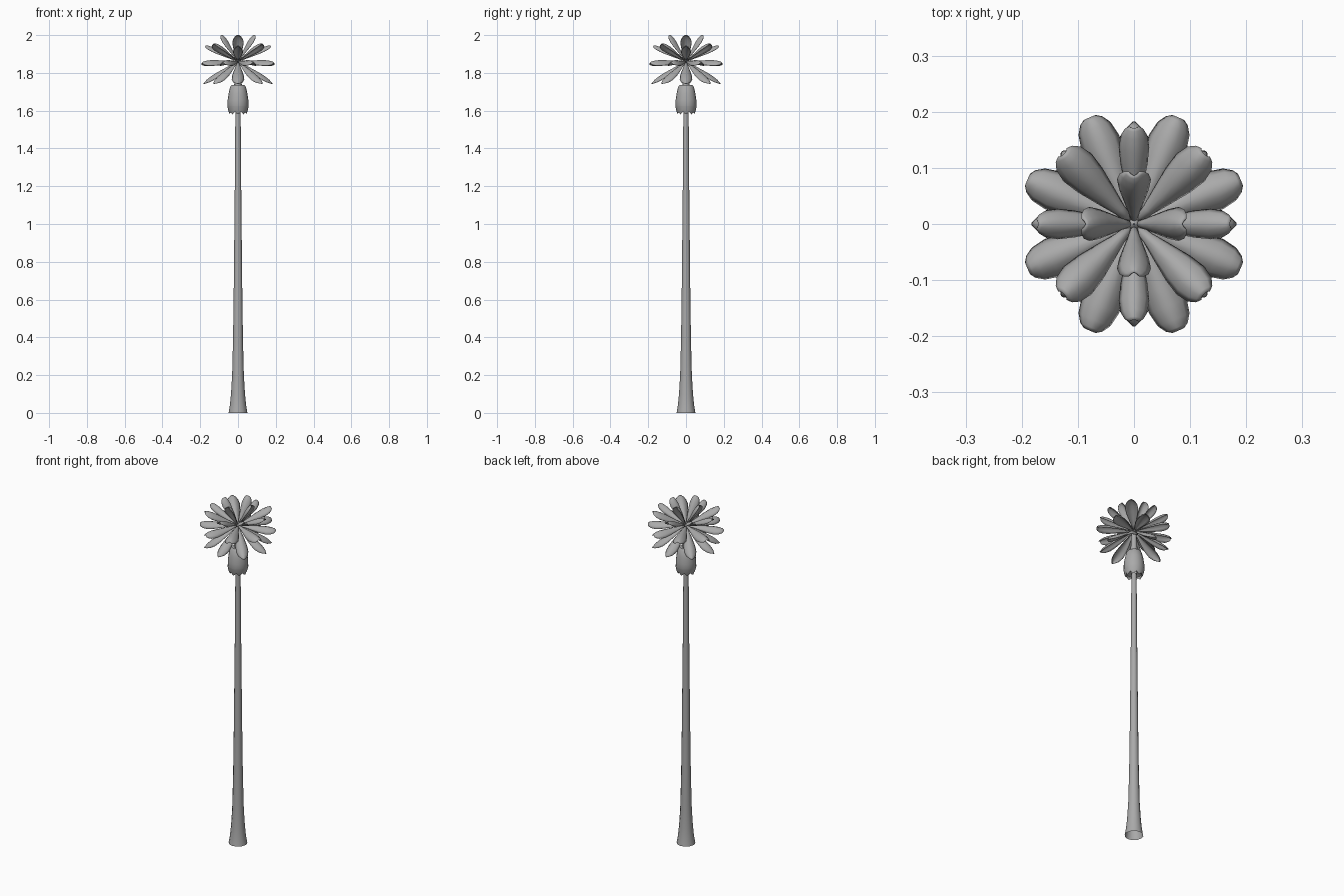
import bpy, bmesh
from math import radians, cos, sin, pi
from mathutils import Matrix

cube = bpy.data.objects.get("Cube")
if cube:
    bpy.data.objects.remove(cube, do_unlink=True)

grey = bpy.data.materials.new("plain grey")
grey.use_nodes = True
grey.diffuse_color = (0.4, 0.4, 0.4, 1)
grey.node_tree.nodes["Principled BSDF"].inputs["Base Color"].default_value = (0.4, 0.4, 0.4, 1)

CROWN_Z = 1.86


def finish(bm, name, angle=50):
    bmesh.ops.recalc_face_normals(bm, faces=bm.faces)
    mesh = bpy.data.meshes.new(name)
    bm.to_mesh(mesh)
    bm.free()
    obj = bpy.data.objects.new(name, mesh)
    bpy.context.collection.objects.link(obj)
    mesh.materials.append(grey)
    bpy.ops.object.select_all(action='DESELECT')
    obj.select_set(True)
    bpy.context.view_layer.objects.active = obj
    bpy.ops.object.shade_smooth_by_angle(angle=radians(angle))
    return obj


def lathe(name, profile, sides, jag=None):
    """Turn (radius, height) points; rings listed in jag get a zigzag edge."""
    bm = bmesh.new()
    rings = []
    for i, (r, z) in enumerate(profile):
        zig = (jag or {}).get(i, 0)
        rings.append([bm.verts.new((r * cos(2 * pi * k / sides), r * sin(2 * pi * k / sides),
                                    z + zig * (k % 2))) for k in range(sides)])
    for a, b in zip(rings, rings[1:]):
        for k in range(sides):
            n = (k + 1) % sides
            bm.faces.new((a[k], a[n], b[n], b[k]))
    return finish(bm, name)


ROUND = [(0, .12), (.2, .3), (.4, .6), (.6, .88), (.77, 1), (.9, .85), (.97, .58), (1, .3)]
POINTED = [(0, .12), (.2, .35), (.4, .7), (.6, .95), (.75, 1), (.88, .75), (.95, .4), (1, .06)]


def leaf(name, azimuth, lift, length, half_width, dome, outline):
    """A cupped petal-shaped leaf, turned out from the crown centre."""
    bm = bmesh.new()
    across = [-1, -.75, -.4, 0, .4, .75, 1]
    rows = [[bm.verts.new((t * length, v * w * half_width, dome * w * (.5 - v * v)))
             for v in across] for t, w in outline]
    for a, b in zip(rows, rows[1:]):
        for j in range(len(across) - 1):
            bm.faces.new((a[j], b[j], b[j + 1], a[j + 1]))
    turn = Matrix.Rotation(radians(azimuth), 4, 'Z') @ Matrix.Rotation(radians(-lift), 4, 'Y')
    bmesh.ops.transform(bm, matrix=Matrix.Translation((0, 0, CROWN_Z)) @ turn, verts=bm.verts)
    obj = finish(bm, name)
    shell = obj.modifiers.new("thickness", 'SOLIDIFY')
    shell.thickness = 0.003
    shell.offset = 0


# Trunk, flared at the foot and open underneath
lathe("trunk", [(.05, 0), (.043, .04), (.037, .1), (.031, .2), (.026, .4), (.022, .7),
                (.019, 1.0), (.016, 1.3), (.014, 1.6)], 12)

# Swollen husk with a ragged lower rim
lathe("husk", [(.014, 1.61), (.04, 1.6), (.043, 1.58), (.05, 1.605), (.055, 1.625), (.055, 1.655),
               (.05, 1.69), (.042, 1.725), (.034, 1.735), (.014, 1.735)], 16, {2: .015})

# Outer husk flaps, just proud of the rim
lathe("husk_flaps", [(.047, 1.585), (.052, 1.602), (.056, 1.625)], 16, {0: .012, 1: .004})

# Slim neck joining husk and crown
lathe("neck", [(.022, 1.72), (.016, 1.78), (.013, 1.86), (.008, 1.875), (.001, 1.88)], 10)

# Leaf rings: name, count, first azimuth, lift, length, half width, dome, outline
for name, count, start, lift, length, half, dome, outline in (
        ("top_leaf", 4, 0, 57, .165, .029, .026, ROUND),
        ("upper_axis_leaf", 4, 0, 25, .19, .026, .022, ROUND),
        ("upper_diagonal_leaf", 4, 45, 27, .2, .034, .026, ROUND),
        ("middle_leaf", 8, 22.5, -3, .205, .035, .028, ROUND),
        ("lower_leaf", 8, 0, -33, .216, .032, .022, POINTED)):
    for k in range(count):
        leaf(f"{name}_{k + 1}", start + 360 / count * k, lift, length, half, dome, outline)
